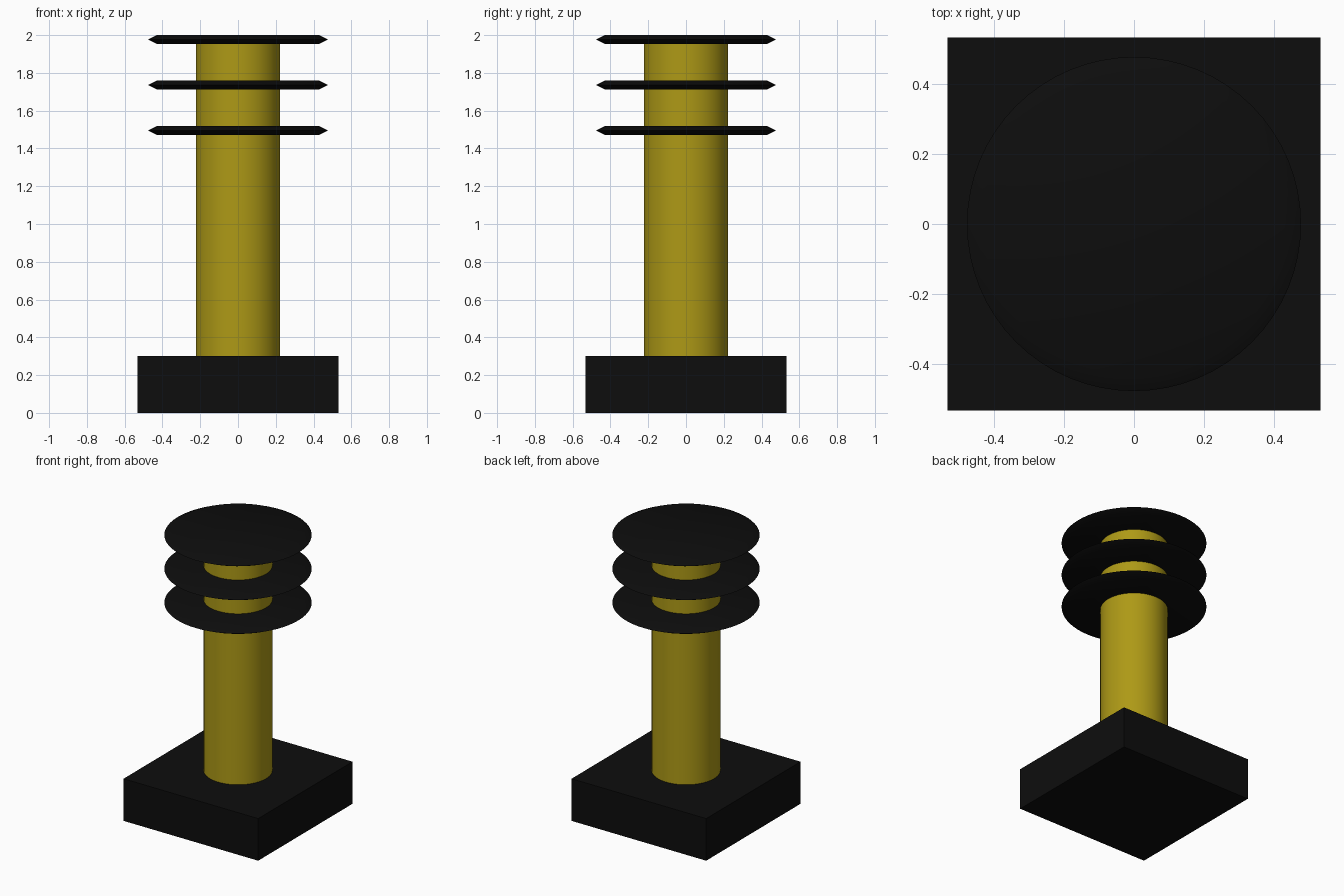
import bpy, bmesh
from math import cos, sin, tau

if "Cube" in bpy.data.objects:
    bpy.data.objects.remove(bpy.data.objects["Cube"])


def material(name, color):
    m = bpy.data.materials.new(name)
    m.diffuse_color = color
    m.use_nodes = True
    m.node_tree.nodes["Principled BSDF"].inputs["Base Color"].default_value = m.diffuse_color
    return m


black = material("black", (0.004, 0.004, 0.004, 1))
gold = material("gold", (0.42, 0.32, 0.008, 1))


def lathe(name, profile, mat, segments=64):
    """Revolve (radius, z) points around z and cap both ends."""
    bm = bmesh.new()
    rings = [[bm.verts.new((r * cos(tau * i / segments), r * sin(tau * i / segments), z))
              for i in range(segments)] for r, z in profile]
    for a, b in zip(rings, rings[1:]):
        for i in range(segments):
            j = (i + 1) % segments
            bm.faces.new((a[i], a[j], b[j], b[i]))
    bm.faces.new(rings[0][::-1])
    bm.faces.new(rings[-1])
    mesh = bpy.data.meshes.new(name)
    bm.to_mesh(mesh)
    bm.free()
    mesh.materials.append(mat)
    obj = bpy.data.objects.new(name, mesh)
    bpy.context.collection.objects.link(obj)
    bpy.ops.object.select_all(action='DESELECT')
    obj.select_set(True)
    bpy.context.view_layer.objects.active = obj
    bpy.ops.object.shade_smooth_by_angle()
    return obj


# Square base block
bpy.ops.mesh.primitive_cube_add(size=1, location=(0, 0, 0.15))
base = bpy.context.object
base.name = "base"
base.scale = (1.062, 1.062, 0.3)
base.data.materials.append(black)

# Round column
lathe("column", [(0.222, 0.3), (0.222, 1.97)], gold)

# Three discs with pointed rims
for n, z in enumerate((1.495, 1.736, 1.977), 1):
    lathe(f"disc_{n}", [(0.43, z - 0.023), (0.476, z), (0.43, z + 0.023)], black)
